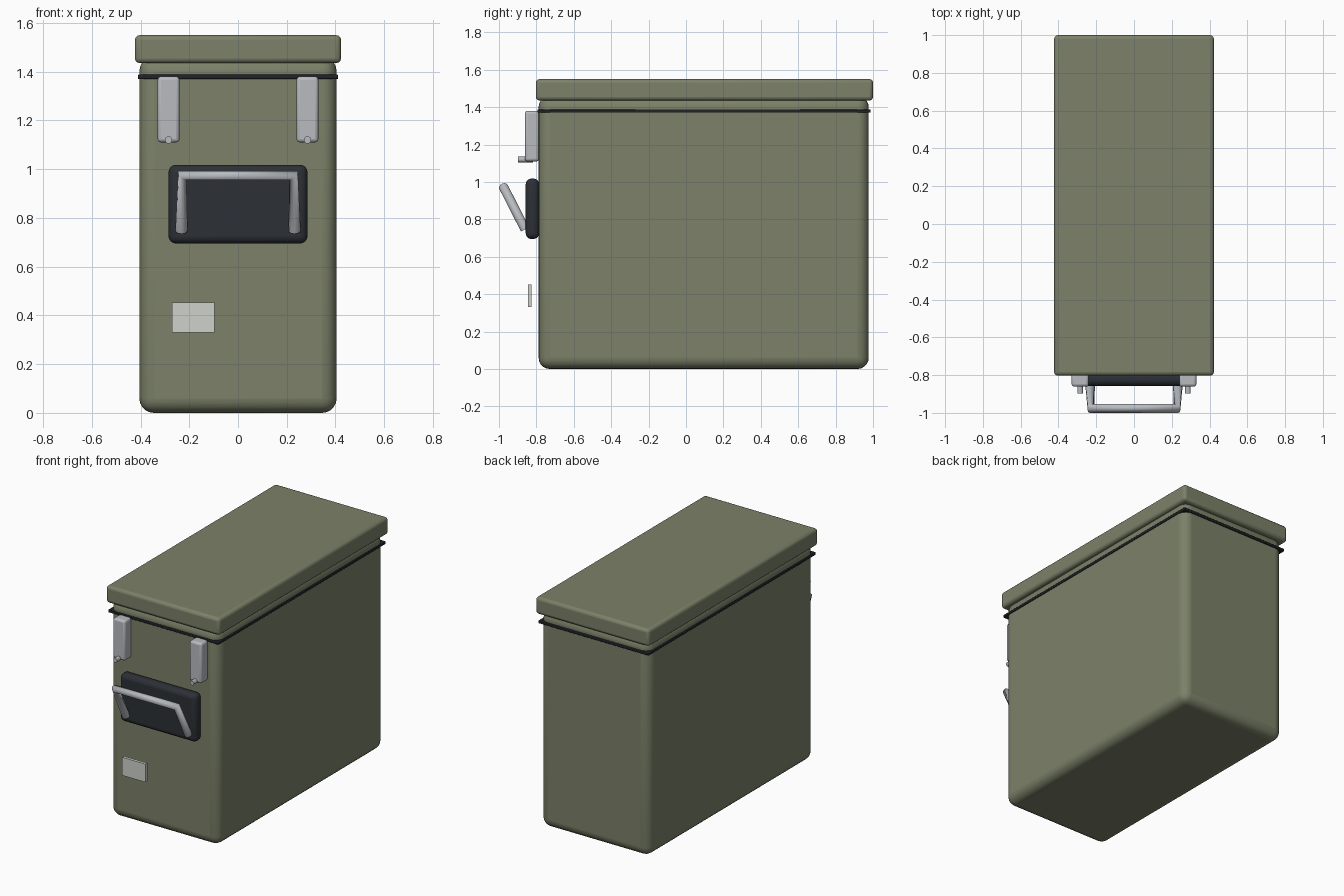
import bpy, math

if "Cube" in bpy.data.objects:
    bpy.data.objects.remove(bpy.data.objects["Cube"])


def material(name, r, g, b):
    m = bpy.data.materials.new(name)
    m.diffuse_color = (r, g, b, 1)
    m.use_nodes = True
    m.node_tree.nodes["Principled BSDF"].inputs["Base Color"].default_value = m.diffuse_color
    return m


OLIVE = material("olive_paint", 0.20, 0.22, 0.14)
RUBBER = material("rubber", 0.015, 0.016, 0.02)
DARK = material("dark_plastic", 0.025, 0.03, 0.036)
STEEL = material("steel", 0.48, 0.50, 0.53)
LABEL = material("label_grey", 0.62, 0.64, 0.60)


def box(name, x, y, z, mat, bevel=0.0, segments=3):
    """Box from (min, max) ranges with rounded edges."""
    bpy.ops.mesh.primitive_cube_add(
        size=1, location=[(a + b) / 2 for a, b in (x, y, z)])
    o = bpy.context.object
    o.name = name
    o.scale = [b - a for a, b in (x, y, z)]
    bpy.ops.object.transform_apply(location=False, rotation=False, scale=True)
    o.data.materials.append(mat)
    if bevel:
        m = o.modifiers.new("rounding", 'BEVEL')
        m.width = bevel
        m.segments = segments
        bpy.ops.object.shade_smooth_by_angle(angle=math.radians(40))
    return o


# Main case, lid and seal
box("case_body", (-0.405, 0.405), (-0.788, 0.977), (0, 1.46), OLIVE, 0.06, 5)
box("lid", (-0.423, 0.423), (-0.803, 1.0), (1.435, 1.55), OLIVE, 0.02)
box("seal", (-0.411, 0.411), (-0.795, 0.986), (1.37, 1.388), RUBBER, 0.004, 2)

# Latches with pins
for side, s in (("left", -1), ("right", 1)):
    cx = 0.285 * s
    box("latch_" + side, (cx - 0.045, cx + 0.045), (-0.861, -0.785),
        (1.11, 1.38), STEEL, 0.014)
    bpy.ops.mesh.primitive_cylinder_add(
        vertices=20, radius=0.015, depth=0.08,
        location=(cx, -0.858, 1.12), rotation=(math.pi / 2, 0, 0))
    pin = bpy.context.object
    pin.name = "latch_pin_" + side
    pin.data.materials.append(STEEL)
    bpy.ops.object.shade_smooth_by_angle(angle=math.radians(40))

# Handle backing plate and label
box("handle_plate", (-0.285, 0.285), (-0.857, -0.785), (0.695, 1.018), DARK, 0.03, 4)
box("label_plate", (-0.27, -0.097), (-0.845, -0.825), (0.33, 0.452), LABEL)

# Tilted carrying handle, round bar bent in a U
curve = bpy.data.curves.new("handle", 'CURVE')
curve.dimensions = '3D'
curve.bevel_depth = 0.025
curve.bevel_resolution = 4
curve.use_fill_caps = True
path = [(-0.232, -0.86, 0.746), (-0.228, -0.976, 0.974),
        (0.228, -0.976, 0.974), (0.232, -0.86, 0.746)]
spline = curve.splines.new('POLY')
spline.points.add(len(path) - 1)
for point, co in zip(spline.points, path):
    point.co = (*co, 1)
curve.materials.append(STEEL)
bpy.context.collection.objects.link(bpy.data.objects.new("handle", curve))
